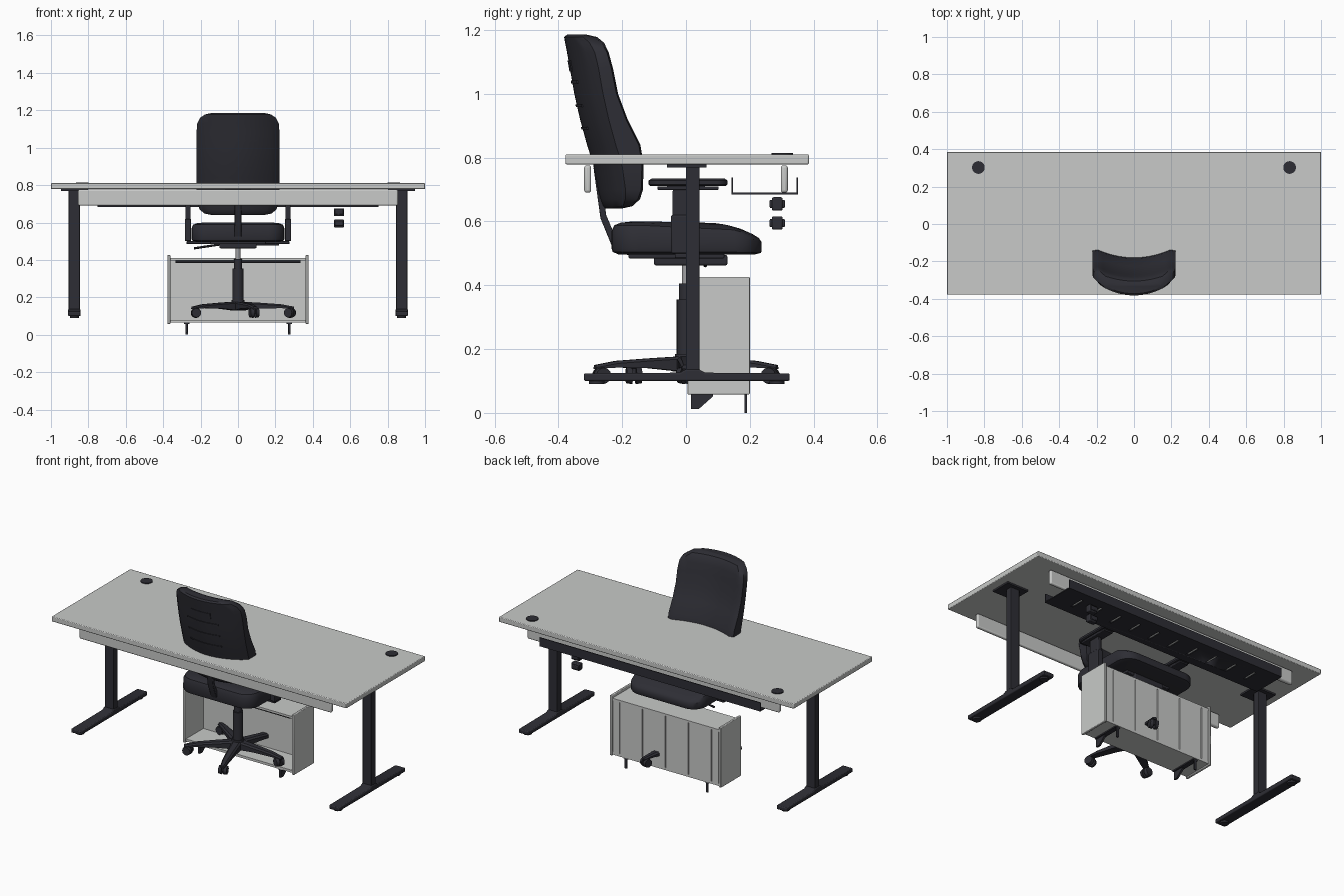
import bpy, bmesh, math
from mathutils import Vector

if "Cube" in bpy.data.objects:
    bpy.data.objects.remove(bpy.data.objects["Cube"])


def colour(name, rgb):
    m = bpy.data.materials.new(name)
    m.diffuse_color = (*rgb, 1)
    m.use_nodes = True
    m.node_tree.nodes["Principled BSDF"].inputs["Base Color"].default_value = m.diffuse_color
    return m


LIGHT = colour("light grey board", (0.58, 0.59, 0.58))
DARK = colour("charcoal", (0.027, 0.027, 0.035))
STEEL = colour("steel grey", (0.35, 0.35, 0.36))


def finish(name, bm, mat, bevel=0, segs=2):
    bmesh.ops.recalc_face_normals(bm, faces=bm.faces)
    me = bpy.data.meshes.new(name)
    bm.to_mesh(me)
    bm.free()
    ob = bpy.data.objects.new(name, me)
    bpy.context.collection.objects.link(ob)
    me.materials.append(mat)
    bpy.ops.object.select_all(action='DESELECT')
    ob.select_set(True)
    bpy.context.view_layer.objects.active = ob
    bpy.ops.object.shade_smooth_by_angle(angle=math.radians(35))
    if bevel:
        b = ob.modifiers.new("Bevel", 'BEVEL')
        b.width, b.segments = bevel, segs
    return ob


def box(name, x, y, z, mat=DARK, bevel=0, segs=2):
    bm = bmesh.new()
    bmesh.ops.create_cube(bm, size=1)
    for v in bm.verts:
        v.co = [r[0] if c < 0 else r[1] for c, r in zip(v.co, (x, y, z))]
    return finish(name, bm, mat, bevel, segs)


def cyl(name, a, b, r1, r2=None, mat=DARK, n=24):
    a, b = Vector(a), Vector(b)
    bm = bmesh.new()
    bmesh.ops.create_cone(bm, cap_ends=True, segments=n, radius1=r1,
                          radius2=r1 if r2 is None else r2, depth=(b - a).length)
    q = (b - a).to_track_quat('Z', 'Y')
    for v in bm.verts:
        v.co = q @ v.co + (a + b) / 2
    return finish(name, bm, mat)


def loft(name, rings, mat=DARK, bevel=0):
    bm = bmesh.new()
    vs = [[bm.verts.new(p) for p in r] for r in rings]
    n = len(vs[0])
    for r, s in zip(vs, vs[1:]):
        for i in range(n):
            bm.faces.new((r[i], r[(i + 1) % n], s[(i + 1) % n], s[i]))
    bm.faces.new(vs[0])
    bm.faces.new(vs[-1])
    return finish(name, bm, mat, bevel)


def side_shape(name, pts, x0, x1, mat=DARK, bevel=0):
    """Extrude a y,z outline along x."""
    return loft(name, [[(x, y, z) for y, z in pts] for x in (x0, x1)], mat, bevel)


def rounded(x, y0, y1, r, z, n=6):
    pts = []
    for k, (cx, cy) in enumerate(((x - r, y1 - r), (r - x, y1 - r), (r - x, y0 + r), (x - r, y0 + r))):
        for i in range(n + 1):
            a = math.pi / 2 * (k + i / n)
            pts.append((cx + r * math.cos(a), cy + r * math.sin(a), z))
    return pts


# Desk top, rails and grommets
box("desk_top", (-1, 1), (-.378, .385), (.779, .81), LIGHT, .004)
for nm, y in (("front_rail", -.308), ("back_rail", .308)):
    box(nm, (-.855, .855), (y - .011, y + .011), (.69, .776), LIGHT, .008, 3)
for s in (-1, 1):
    cyl("cable_grommet", (s * .832, .302, .79), (s * .832, .302, .815), .034)

# Desk legs with feet, levellers and mounting plates
for s in (-1, 1):
    c = s * .875
    box("leg_column", (c - .03, c + .03), (0, .042), (.11, .772), DARK, .003)
    side_shape("leg_foot", [(-.32, .1), (.325, .1), (.325, .124), (.06, .126), (.04, .137),
                            (0, .137), (-.02, .126), (-.32, .124)], c - .034, c + .034, DARK, .005)
    box("leg_plate", (c - .072, c + .072), (-.06, .065), (.769, .779))
    for y in (-.28, .285):
        cyl("foot_leveller", (c, y, .09), (c, y, .103), .024)

# Cable tray with slotted floor
tray = box("cable_tray_floor", (-.75, .75), (.145, .35), (.684, .69))
bm = bmesh.new()
for i in range(10):
    r = bmesh.ops.create_cube(bm, size=1)
    for v in r["verts"]:
        v.co = (v.co.x * .016 - .61 + i * 1.22 / 9, v.co.y * .09 + .248, v.co.z * .05 + .687)
cut = finish("tray_slot_cutter", bm, DARK)
cut.hide_render = True
cut.hide_viewport = True
m = tray.modifiers.new("Slots", 'BOOLEAN')
m.object, m.solver = cut, 'EXACT'
box("cable_tray_front", (-.75, .75), (.143, .148), (.684, .738))
box("cable_tray_back", (-.75, .75), (.346, .351), (.684, .738))

# Power sockets hanging under the desk
for z in (.595, .655):
    box("socket_body", (.513, .567), (.269, .303), (z - .021, z + .021), DARK, .005)
    box("socket_rim", (.517, .563), (.262, .31), (z - .013, z + .013), DARK, .004)

# Open cabinet with slatted back
for s in (-1, 1):
    box("cabinet_side", sorted((s * .362, s * .377)), (.004, .2), (.058, .426), LIGHT, .003)
box("cabinet_top", (-.362, .362), (.012, .197), (.397, .41), LIGHT)
box("cabinet_bottom", (-.362, .362), (.012, .197), (.065, .08), LIGHT)
edges = (-.362, -.312, -.156, 0, .156, .312, .362)
for a, b in zip(edges, edges[1:]):
    box("cabinet_back_slat", (a + .003, b - .003), (.184, .197), (.066, .408), LIGHT)
box("cabinet_back_liner", (-.362, .362), (.181, .186), (.07, .4), LIGHT)
cyl("cabinet_hanging_rail", (-.335, .03, .39), (.335, .03, .39), .006, n=12)
for s in (-1, 1):
    c = s * .275
    side_shape("cabinet_bracket", [(.015, .012), (.04, .012), (.085, .052), (.085, .065), (.015, .065)],
               c - .006, c + .006)
    box("cabinet_rear_foot", (c - .007, c + .007), (.183, .191), (0, .066))
    box("cabinet_foot_plate", (c - .015, c + .015), (.015, .19), (.058, .066))

# Chair base: five arms with twin wheel castors
cyl("base_hub", (0, 0, .13), (0, 0, .185), .042, .034)
for k in range(5):
    a = math.radians(72 * k)
    d, t = Vector((math.cos(a), math.sin(a), 0)), Vector((-math.sin(a), math.cos(a), 0))
    rings = []
    for r, w, z0, z1 in ((.02, .028, .13, .177), (.12, .025, .14, .171), (.23, .02, .142, .163), (.3, .013, .138, .15)):
        rings.append([d * r + t * u * w + Vector((0, 0, z)) for u, z in
                      ((-1, z0), (1, z0), (1, z1 - .008), (.6, z1), (-.6, z1), (-1, z1 - .008))])
    loft("base_arm", rings)
    p = d * .278
    cyl("castor_stem", p + Vector((0, 0, .11)), p + Vector((0, 0, .15)), .011, n=12)
    # castors swivel to slightly different headings
    h = a + .5 * (k % 3 - 1)
    ax = Vector((-math.sin(h), math.cos(h), 0))
    for s in (-1, 1):
        q = p + Vector((0, 0, .117))
        cyl("castor_wheel", q + ax * s * .006, q + ax * s * .024, .027, .024)

# Gas lift and seat mechanism
cyl("lift_outer_tube", (0, 0, .17), (0, 0, .355), .029)
cyl("lift_sleeve", (0, 0, .35), (0, 0, .405), .022)
cyl("lift_rod", (0, 0, .4), (0, 0, .47), .013, mat=STEEL)
box("seat_mechanism", (-.1, .1), (-.1, .13), (.462, .495), DARK, .006)
box("seat_plate", (-.15, .15), (-.18, .12), (.484, .505), DARK, .004)
cyl("lift_lever", (-.08, .06, .485), (-.235, .06, .462), .006, n=10)
cyl("tilt_lever", (.08, .03, .482), (.22, .03, .482), .006, n=10)

# Seat cushion, dropping toward its front edge
rings = []
for z, i in ((.497, .02), (.505, .003), (.515, 0), (.57, 0), (.588, .008), (.596, .028), (.6, .065), (.599, .13)):
    ring = rounded(.248 - i, -.233 + i, .237 - i, max(.085 - i * .5, .02), z)
    rings.append([(x, y, z - .045 * max(0, (y - .03) / .2) ** 2 * (z - .497) / .1) for x, y, z in ring])
loft("seat_cushion", rings)

# Curved backrest: height, front edge, rear centre, half width
STATIONS = ((.64, -.165, -.25, .14), (.648, -.14, -.26, .18), (.67, -.125, -.268, .205), (.7, -.12, -.276, .217),
            (.78, -.12, -.291, .222), (.84, -.13, -.31, .222), (.92, -.17, -.332, .222), (1., -.2, -.35, .222),
            (1.08, -.216, -.364, .222), (1.13, -.228, -.373, .218), (1.16, -.237, -.379, .203),
            (1.178, -.25, -.382, .175), (1.186, -.275, -.372, .14))


def station(z):
    for a, b in zip(STATIONS, STATIONS[1:]):
        if z <= b[0]:
            f = (z - a[0]) / (b[0] - a[0])
            return [p + (q - p) * f for p, q in zip(a, b)][1:]


def rear(x, z):
    return station(z)[1] + .08 * (x / .222) ** 2


rings = []
for z, yf, yb, w in STATIONS:
    us = [-1 + i / 8 for i in range(17)]
    front = [(u * w, yf - .055 * (1 - (u * w / .222) ** 2) - (.018 if abs(u) == 1 else 0), z) for u in us]
    back = [(u * w, rear(u * w, z) + (.01 if abs(u) == 1 else 0), z) for u in reversed(us)]
    rings.append(front + back)
loft("backrest", rings)


def back_strip(name, x, z0, z1, out):
    """Thin plate following the rear of the backrest."""
    xs = [-x + 2 * x * i / 8 for i in range(9)]
    loft(name, [[(u, rear(u, z) - out, z) for u in xs] + [(u, rear(u, z) + .004, z) for u in reversed(xs)]
                for z in (z0, z1)])


for z, x in ((1.037, .105), (.963, .105), (.892, .105)):
    back_strip("back_rib", x, z - .004, z + .004, .004)
back_strip("back_handhold", .065, 1.07, 1.105, .003)

# Backrest spine
side_shape("back_spine", [(-.16, .49), (-.225, .505), (-.268, .61), (-.29, .77), (-.27, .77),
                          (-.25, .62), (-.21, .525), (-.16, .51)], -.019, .019, DARK, .003)

# Armrests
for s in (-1, 1):
    c = s * .267
    box("arm_post", (c - .013, c + .013), (-.042, .03), (.5, .7), DARK, .005)
    box("arm_post_sleeve", (c - .017, c + .017), (-.047, .035), (.5, .62), DARK, .005)
    box("arm_bracket", sorted((s * .09, s * .275)), (-.035, .025), (.485, .5), DARK, .003)
    box("arm_pad_plate", (c - .03, c + .03), (-.09, .102), (.699, .71), DARK, .003)
    pad = [[(x + c, y, z) for x, y, z in rounded(.042 - i, -.117 + i, .13 - i, .036 - i, z)]
           for z, i in ((.711, .006), (.716, 0), (.728, 0), (.735, .01))]
    loft("arm_pad", pad)
    box("arm_top_carrier", (c - .03, c + .03), (-.06, .06), (.706, .714))
